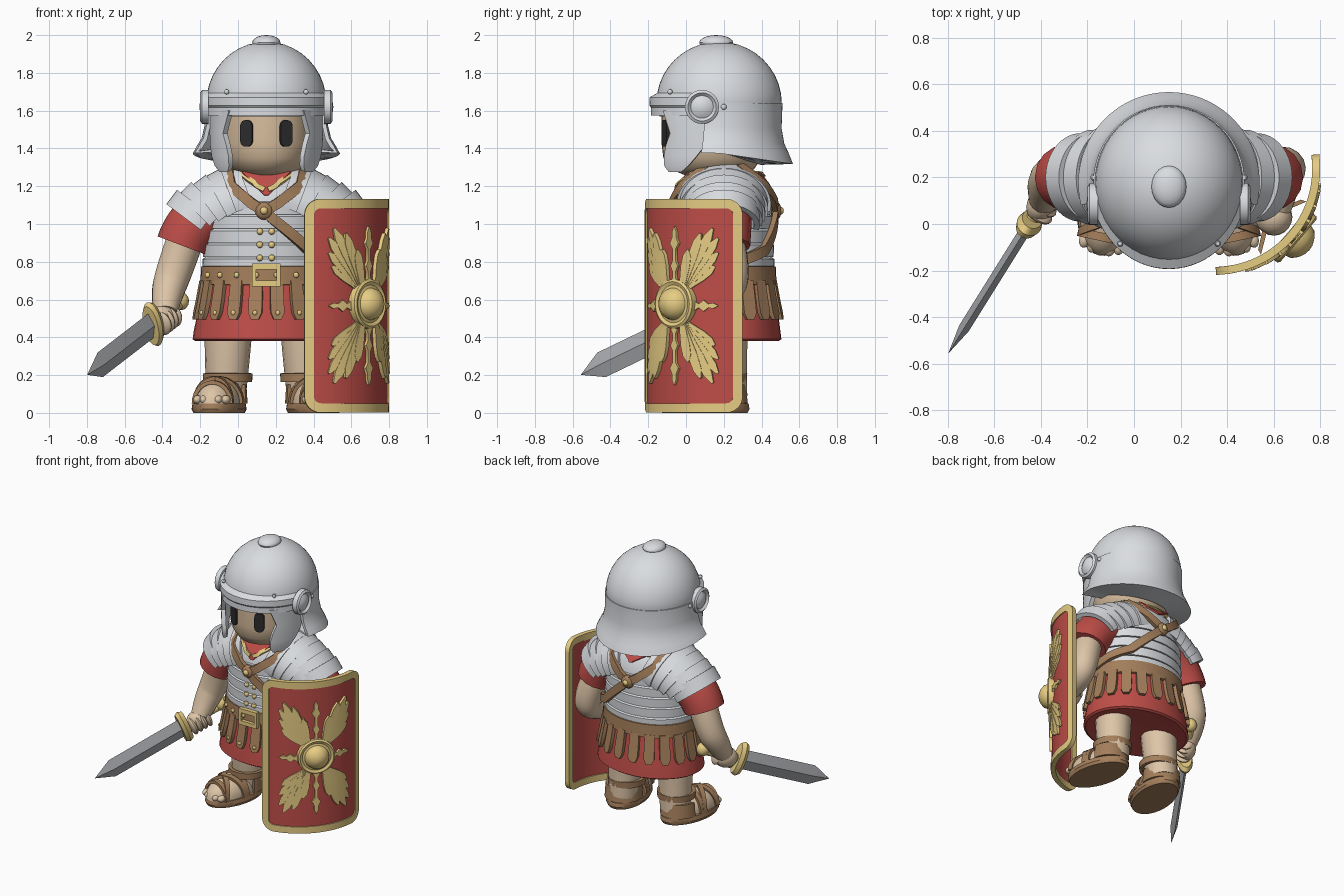
import bpy, bmesh
from math import sin, cos, radians, sqrt, pi
from mathutils import Vector, Matrix

if "Cube" in bpy.data.objects:
    bpy.data.objects.remove(bpy.data.objects["Cube"])

AX, AY = 0.15, 0.2          # body axis
PARTS = []


def material(name, *rgb):
    m = bpy.data.materials.new(name)
    m.use_nodes = True
    m.diffuse_color = (*rgb, 1)
    m.node_tree.nodes["Principled BSDF"].inputs["Base Color"].default_value = (*rgb, 1)
    return m


STEEL = material("pale steel", .70, .72, .75)
BLADE = material("dark steel", .42, .43, .45)
RED = material("red cloth", .52, .075, .065)
GOLD = material("gold", .80, .61, .23)
SKIN = material("skin", .73, .56, .39)
FACE = material("face skin", .71, .53, .35)
LEATHER = material("brown leather", .37, .21, .105)
BLACK = material("eye black", .025, .025, .025)


def baked(ob):
    """Mesh of an object with its modifiers or bevel applied."""
    return bpy.data.meshes.new_from_object(ob.evaluated_get(bpy.context.evaluated_depsgraph_get()))


def add(name, mat, bm, thick=0):
    bmesh.ops.recalc_face_normals(bm, faces=bm.faces)
    me = bpy.data.meshes.new(name)
    bm.to_mesh(me)
    bm.free()
    return add_mesh(name, mat, me, thick)


def add_mesh(name, mat, me, thick=0):
    me.materials.clear()
    me.materials.append(mat)
    ob = bpy.data.objects.new(name, me)
    bpy.context.collection.objects.link(ob)
    if thick:
        mod = ob.modifiers.new("thickness", 'SOLIDIFY')
        mod.thickness, mod.offset = thick, 0
        ob.data = baked(ob)
        ob.modifiers.clear()
    PARTS.append(ob)
    return ob


def mirror(ob):
    """Copy a right-hand part to the left of the body axis."""
    new = ob.copy()
    new.data = ob.data.copy()
    new.name = ob.name.replace("right", "left")
    new.data.transform(Matrix.Translation((2 * AX, 0, 0)) @ Matrix.Diagonal((-1, 1, 1, 1)))
    new.data.flip_normals()
    bpy.context.collection.objects.link(new)
    PARTS.append(new)


def shell(name, mat, rings, c=(AX, AY), span=(0, 360), n=40, thick=0, droop=0):
    """Loft of elliptical rings (z, rx, ry[, start, end])."""
    bm, rows = bmesh.new(), []
    for i, (z, rx, ry, *own) in enumerate(rings):
        a0, a1 = own or span
        row = []
        for k in range(n + 1):
            a = radians(a0 + (a1 - a0) * k / n)
            low = droop * max(0, sin(a)) * i / len(rings)
            row.append(bm.verts.new((c[0] + rx * cos(a), c[1] + ry * sin(a), z - low)))
        rows.append(row)
    for p, q in zip(rows, rows[1:]):
        for k in range(n):
            bm.faces.new((p[k], p[k + 1], q[k + 1], q[k]))
    bmesh.ops.remove_doubles(bm, verts=bm.verts, dist=1e-5)
    return add(name, mat, bm, thick)


def ribbons(name, mat, strips, thick, closed=False):
    """Flat bands, each given as (points, normals, width or widths)."""
    bm = bmesh.new()
    for pts, nors, width in strips:
        n, rows = len(pts), []
        for i, p in enumerate(pts):
            a, b = (i - 1, (i + 1) % n) if closed else (max(i - 1, 0), min(i + 1, n - 1))
            nor = nors[i].normalized()
            side = nor.cross(pts[b] - pts[a]).normalized()
            s = side * (width[i] if isinstance(width, list) else width) / 2
            h = nor * thick / 2
            rows.append([bm.verts.new(v) for v in (p + s - h, p + s + h, p - s + h, p - s - h)])
        for i in range(n if closed else n - 1):
            p, q = rows[i], rows[(i + 1) % n]
            for k in range(4):
                bm.faces.new((p[k], p[k - 1], q[k - 1], q[k]))
        if not closed:
            bm.faces.new(rows[0])
            bm.faces.new(rows[-1])
    return add(name, mat, bm)


def balls(name, mat, items, seg=20):
    bm = bmesh.new()
    for loc, r in items:
        r = r if isinstance(r, tuple) else (r, r, r)
        bmesh.ops.create_uvsphere(bm, u_segments=seg, v_segments=seg // 2, radius=1,
                                  matrix=Matrix.Translation(loc) @ Matrix.Diagonal((*r, 1)))
    return add(name, mat, bm)


def tube(name, mat, path):
    """Smooth tapered limb through (x, y, z, radius) points."""
    cu = bpy.data.curves.new(name, 'CURVE')
    cu.dimensions, cu.bevel_depth, cu.bevel_resolution, cu.use_fill_caps = '3D', 1, 6, True
    sp = cu.splines.new('NURBS')
    sp.points.add(len(path) - 1)
    for pt, (x, y, z, r) in zip(sp.points, path):
        pt.co, pt.radius = (x, y, z, 1), r
    sp.order_u, sp.use_endpoint_u, sp.resolution_u = 3, True, 8
    tmp = bpy.data.objects.new("tmp", cu)
    bpy.context.collection.objects.link(tmp)
    me = baked(tmp)
    bpy.data.objects.remove(tmp)
    return add_mesh(name, mat, me)


# Body surface, also used to lay straps and studs
BODY = [(.70, .32, .255), (.8, .325, .255), (1.0, .315, .25), (1.12, .31, .25),
        (1.2, .28, .235), (1.27, .21, .18), (1.31, .1, .1)]


def on_body(a, z, off=0):
    for (z0, x0, y0), (z1, x1, y1) in zip(BODY, BODY[1:]):
        if z <= z1:
            break
    f, c, s = (z - z0) / (z1 - z0), cos(radians(a)), sin(radians(a))
    rx, ry = x0 + (x1 - x0) * f, y0 + (y1 - y0) * f
    slope = ((x1 - x0) / rx * c * c + (y1 - y0) / ry * s * s) / (z1 - z0)
    nor = Vector((c / rx, s / ry, -slope)).normalized()
    return Vector((AX + rx * c, AY + ry * s, z)) + nor * off, nor


def body_strip(keys, width, off, steps=10):
    out = [on_body(*keys[0], off)]
    for (a0, z0), (a1, z1) in zip(keys, keys[1:]):
        out += [on_body(a0 + (a1 - a0) * k / steps, z0 + (z1 - z0) * k / steps, off) for k in range(1, steps + 1)]
    return [p for p, _ in out], [n for _, n in out], width


# Banded cuirass
rings = []
for i in range(5):
    z, r = .75 + .075 * i, .327 - .003 * i
    rings += [(z, r + .01, r - .06), (z + .064, r + .012, r - .058), (z + .075, r - .005, r - .075)]
shell("banded_cuirass", STEEL, rings + BODY[3:])
balls("cuirass_studs", GOLD, [(on_body(a, z, .012)[0], .018) for a in (-96, -85) for z in (.82, .89, .96)]
      + [(on_body(a, 1.14, .008)[0], .016) for a in (-130, -121, -59, -50, 60, 120)], 10)
shell("neck", SKIN, [(1.15, .13, .13), (1.4, .13, .13)])

# Red collar in the neckline with a knotted scarf
ribbons("tunic_collar", RED, [body_strip([(-90, 1.15), (-90, 1.27)], [.02 + .024 * k for k in range(11)], .008),
                              body_strip([(90, 1.2), (90, 1.27)], [.02 + .024 * k for k in range(11)], .008)], .012)
ribbons("neck_scarf", GOLD, [body_strip(k, .026, .014) for k in (
    [(-130, 1.275), (-92, 1.18)], [(-50, 1.275), (-88, 1.18)], [(-40, 1.275), (90, 1.25), (220, 1.275)])], .02)

# Crossed shoulder straps
ribbons("crossed_straps", LEATHER, [body_strip(k, .055, .026) for k in (
    [(-150, 1.28), (-93, 1.07), (-49, .86), (0, .77), (50, .86), (90, 1.07), (150, 1.28)],
    [(-30, 1.28), (-91, 1.07)], [(30, 1.28), (90, 1.07)])], .028)
balls("strap_knots", LEATHER, [(on_body(a, 1.07, .026)[0], (.048, .03, .048)) for a in (-92, 90)], 16)
balls("strap_studs", GOLD, [(on_body(a, 1.07, .046)[0], .022) for a in (-92, 90)], 12)

# Skirt, belt and hanging leather strips
shell("tunic_skirt", RED, [(.75, .32, .25), (.55, .36, .285), (.43, .385, .3), (.39, .39, .305), (.38, .375, .29), (.42, 0, 0)])
shell("belt", LEATHER, [(.675, .33, .26), (.68, .35, .28), (.775, .345, .275), (.78, .32, .25)])
strips, studs = [], []
for i in range(20):
    a = radians(18 * i + 9)
    d = Vector((cos(a), sin(a), 0))
    path = [Vector((AX + r * d.x, AY + (r - .075) * d.y, z)) for z, r in ((.7, .342), (.6, .36), (.53, .375), (.495, .381))]
    strips.append((path, [d] * 4, [.066, .072, .072, .04]))
    if d.y < -.3:
        studs.append((path[2] + d * .008, .014))
        studs.append((Vector((AX + .348 * d.x, AY + .278 * d.y, .73)), .016))
ribbons("skirt_strips", LEATHER, strips, .024)
balls("skirt_studs", GOLD, studs, 10)
buckle = [Vector((AX + x, AY - .288, .73 + z)) for x, z in ((-.065, -.045), (.065, -.045), (.065, .045), (-.065, .045))]
ribbons("belt_buckle", GOLD, [(buckle, [Vector((0, -1, 0))] * 4, .036)], .03, True)

# Shoulder plates and sleeves
strips = []
for i in range(5):
    f = i / 4
    c = Vector((.02, AY, 1.12)).lerp(Vector((-.2, AY, 1.03)), f)
    u = Vector((-.35, 0, .93)).lerp(Vector((-.8, 0, .6)), f).normalized()
    ru, ry, pts, nors = .19 - .004 * i, .235 - .015 * i, [], []
    for k in range(25):
        a = radians(-12 + 204 * k / 24)
        pts.append(c + Vector((0, ry * cos(a), 0)) + u * ru * sin(a))
        nors.append(Vector((0, cos(a) / ry, 0)) + u * sin(a) / ru)
    strips.append((pts, nors, .095))
mirror(ribbons("right_shoulder_plates", STEEL, strips, .03))
mirror(tube("right_sleeve", RED, [(-.08, AY, 1.1, .15), (-.24, AY, 1.03, .15), (-.295, AY, .885, .14)]))

# Arms and hands
tube("right_arm", SKIN, [(-.25, .2, 1, .1), (-.335, .22, .76, .1), (-.38, .16, .62, .085), (-.385, .1, .53, .065)])
tube("left_arm", SKIN, [(.55, .2, 1, .09), (.645, .25, .76, .1), (.65, .22, .62, .08), (.61, .05, .59, .06)])
balls("left_hand", SKIN, [((.6, .03, .58), .08), ((.55, .05, .6), .04)])

# Sword along its own axis
HILT = Vector((-.45, 0, .47))
axis = (Vector((-.8, -.56, .2)) - HILT).normalized()
wide = (Vector((0, 0, 1)) - axis * axis.z).normalized()
SWORD = Matrix.Translation(HILT) @ Matrix((wide.cross(axis), wide, axis)).transposed().to_4x4()
for ob in (
        shell("sword_blade", BLADE, [(0, 0, 0), (0, .024, .07), (.57, .024, .07), (.71, 0, 0)], (0, 0), n=4),
        shell("sword_guard", GOLD, [(-.03, 0, 0), (-.03, .045, .11), (0, .055, .125), (.025, .045, .11), (.025, 0, 0)], (0, 0)),
        shell("sword_grip", GOLD, [(-.29, .028, .028), (0, .028, .028)], (0, 0), n=16),
        balls("sword_pommel", GOLD, [((0, .01, -.3), (.045, .05, .045))]),
        balls("right_hand", SKIN, [((0, -.01, -.11), (.062, .075, .085))]
              + [((.02, -.02, -.055 - .038 * i), (.056, .066, .024)) for i in range(4)])):
    ob.data.transform(SWORD)

# Legs and sandals
mirror(tube("right_leg", SKIN, [(-.05, .2, .5, .13), (-.055, .2, .3, .12), (-.065, .22, .08, .105)]))
FX, FY = -.1, .1
TURN = Matrix.Translation((FX, FY, 0)) @ Matrix.Rotation(radians(-12), 4, 'Z') @ Matrix.Translation((-FX, -FY, 0))
strips = []
for y0, skew in ((-.06, 0), (.01, .07), (.01, -.07), (.1, 0)):
    pts, nors = [], []
    for k in range(17):
        a = pi * k / 16
        y = y0 + skew * cos(a)
        s = sqrt(max(.1, 1 - ((y - .07) / .215) ** 2))
        pts.append(Vector((FX + .126 * s * cos(a), y, .05 + .14 * s * sin(a))))
        nors.append(Vector((cos(a), 0, sin(a))))
    strips.append((pts, nors, .036))
instep = [(.05 + .132 * sin(radians(a)), .12 * cos(radians(a)), .21 * cos(radians(a))) for a in range(0, 91, 10)]
for ob in (
        shell("right_sandal_sole", LEATHER, [(0, 0, 0), (0, .13, .23), (.02, .14, .24), (.05, .135, .235), (.055, 0, 0)], (FX, FY)),
        shell("right_foot", SKIN, instep, (FX, .07)),
        balls("right_toes", SKIN, [((FX - .075 + .038 * i, -.088 - .014 * (0 < i < 4), .07), (.024, .035, .024)) for i in range(5)], 14),
        ribbons("right_sandal_straps", LEATHER, strips, .02),
        shell("right_heel_cup", LEATHER, [(.05, .122, .13), (.15, .116, .116)], (FX, .19), span=(-10, 190), thick=.02),
        shell("right_ankle_strap", LEATHER, [(.165, .118, .118), (.21, .12, .12)], (FX + .025, .2), thick=.024)):
    ob.data.transform(TURN)
    mirror(ob)

# Head and eyes
shell("head", FACE, [(1.25, 0, 0), (1.26, .12, .15), (1.29, .19, .22), (1.35, .23, .26), (1.43, .245, .27),
                     (1.6, .245, .27), (1.65, 0, 0)], (AX, .14))
bm = bmesh.new()
bmesh.ops.create_cube(bm, size=1, matrix=Matrix.Diagonal((.068, .022, .14, 1)))
bmesh.ops.bevel(bm, geom=[e for e in bm.edges if abs(e.verts[0].co.y - e.verts[1].co.y) > .01],
                offset=.03, segments=5, affect='EDGES', profile=.5)
eye = add("right_eye", BLACK, bm)
eye.data.transform(Matrix.Translation((.047, -.107, 1.48)) @ Matrix.Rotation(radians(-24), 4, 'Z'))
mirror(eye)

# Helmet
HC = (AX, .175)
dome = [(1.64 + .325 * sin(radians(a)), .318 * cos(radians(a)), .332 * cos(radians(a))) for a in range(0, 91, 9)]
shell("helmet_dome", STEEL, [(1.58, 0, 0), (1.57, .305, .315)] + dome, HC, n=48)
balls("helmet_knob", STEEL, [((AX, .16, 1.96), (.075, .09, .04))])
shell("helmet_brow", STEEL, [(1.575, .318, .35), (1.62, .318, .35), (1.63, .326, .358), (1.665, .326, .358), (1.685, .305, .32)],
      HC, span=(-170, -10), thick=.022)
shell("neck_guard", STEEL, [(1.64, .314, .325), (1.52, .316, .32), (1.45, .333, .335), (1.41, .358, .36), (1.38, .38, .382), (1.395, .22, .22)],
      HC, span=(-14, 194), thick=.022, droop=.085)
mirror(shell("right_cheek_guard", STEEL, [(1.6, .285, .335, 180, 229), (1.48, .285, .335, 182, 220), (1.42, .285, .335, 186, 225),
                                          (1.36, .283, .333, 194, 228), (1.31, .28, .33, 202, 228), (1.28, .27, .32, 210, 224)],
             (AX, .14), n=12, thick=.03))
ear = shell("right_ear_disc", STEEL, [(0, .09, .09), (.035, .09, .09), (.045, .075, .075), (.03, .06, .06), (.045, .035, .035), (.05, 0, 0)], (0, 0), n=24)
ear.data.transform(Matrix.Translation((-.155, .085, 1.62)) @ Matrix.Rotation(radians(-90), 4, 'Y'))
mirror(ear)
mirror(balls("right_helmet_rivets", STEEL, [((-.06, -.085, 1.7), .014), ((-.172, .2, 1.62), .016)], 10))

# Curved shield: u runs along the arc, v is height from its middle
SR, SU, SV, FACING = .438, .37, .565, -.707


def on_shield(u, v, off=0):
    a = FACING + u / SR
    d = Vector((cos(a), sin(a), 0))
    return Vector((.344, .237, .567 + v)) + d * (SR + off), d


def edge(u, inset, r=.06):
    k = max(0, abs(u) - (SU - inset - r))
    return SV - inset - r + sqrt(max(0, r * r - k * k))


def columns(inset):
    return [(SU - inset) * sin(pi / 2 * (k / 24 - 1)) for k in range(49)]


bm = bmesh.new()
cols = [[bm.verts.new(on_shield(u, s * edge(u, .01))[0]) for s in (-1, 1)] for u in columns(.01)]
for p, q in zip(cols, cols[1:]):
    bm.faces.new((p[0], q[0], q[1], p[1]))
add("shield_board", RED, bm, .02)
loop = [on_shield(u, edge(u, .024)) for u in columns(.024)] + [on_shield(u, -edge(u, .024)) for u in columns(.024)[::-1]]
ribbons("shield_rim", GOLD, [([p for p, _ in loop], [n for _, n in loop], .05)], .034, True)


def ornament(points, widths, off=.015):
    pn = [on_shield(u, v, off) for u, v in points]
    return [p for p, _ in pn], [n for _, n in pn], widths


strips = []
for s in (-1, 1):
    # spears above and below, darts at the sides
    strips.append(ornament([(0, s * (.12 + .03 * k)) for k in range(11)],
                           [.05, .02, .02, .05, .02, .02, .02, .06, .03, .03, .004]))
    strips.append(ornament([(s * (.12 + .025 * k), 0) for k in range(6)], [.05, .02, .06, .02, .03, .004]))
    for t in (-1, 1):
        for k, (a, ln) in enumerate(((36, .22), (46, .28), (55, .34), (63, .37), (71, .32), (80, .22))):
            dx, dz = cos(radians(a)), sin(radians(a))
            strips.append(ornament([(s * (.05 + ln * f * dx), t * (.08 + ln * f * dz)) for f in (0, .35, .6, .85, 1)],
                                   [.03, .045, .055, .048, .012], .012 + .002 * k))
ribbons("shield_wings_and_spears", GOLD, strips, .02)
boss = shell("shield_boss", GOLD, [(-.02, .13, .13), (.03, .13, .13), (.038, .118, .118), (.03, .1, .1), (.034, .085, .085),
                                   (.062, .077, .077), (.084, .052, .052), (.097, .024, .024), (.1, 0, 0)], (0, 0))
apex, out = on_shield(0, .01)
boss.data.transform(Matrix.Translation(apex) @ out.to_track_quat('Z', 'Y').to_matrix().to_4x4())
grip = [on_shield(u, .01, -.03 if abs(u) > .1 else -.1) for u in (-.16, -.07, 0, .07, .16)]
ribbons("shield_grip", LEATHER, [([p for p, _ in grip], [n for _, n in grip], .05)], .025)

# Smooth shading with crisp edges
bpy.ops.object.select_all(action='DESELECT')
for ob in PARTS:
    ob.select_set(True)
bpy.context.view_layer.objects.active = PARTS[0]
bpy.ops.object.shade_smooth_by_angle(angle=radians(35))
